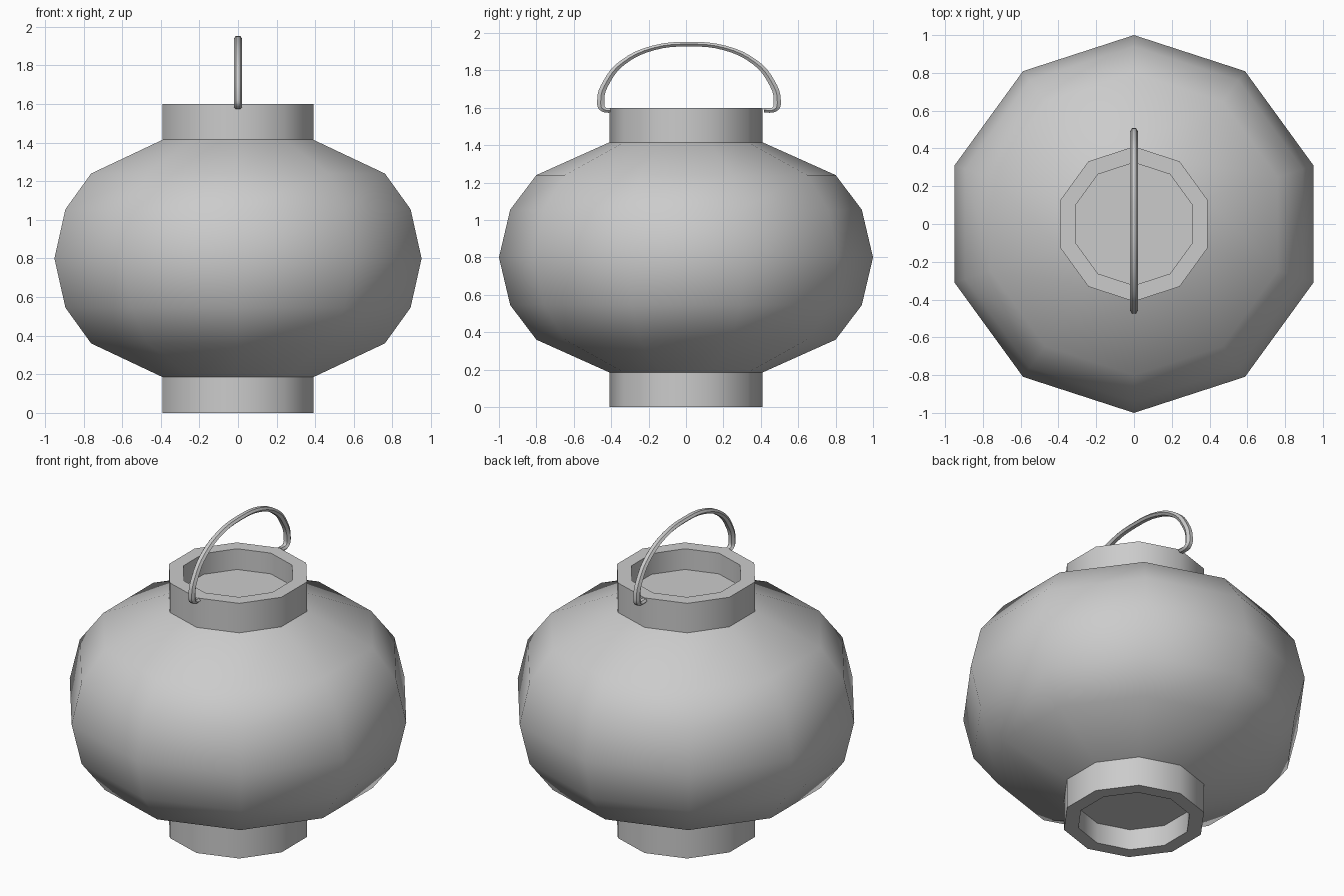
import bpy
import bmesh
import math
from mathutils import Matrix

SIDES = 10
MID = 0.8  # height of the body's widest ring

cube = bpy.data.objects.get("Cube")
if cube:
    bpy.data.objects.remove(cube, do_unlink=True)

# One plain grey for the whole lantern
grey = bpy.data.materials.new("plain_grey")
grey.use_nodes = True
colour = (0.6, 0.6, 0.6, 1)
grey.diffuse_color = colour
grey.node_tree.nodes["Principled BSDF"].inputs["Base Color"].default_value = colour


def finish(obj):
    """Give the part its material and smooth it, keeping hard corners."""
    obj.data.materials.clear()
    obj.data.materials.append(grey)
    bpy.ops.object.select_all(action="DESELECT")
    obj.select_set(True)
    bpy.context.view_layer.objects.active = obj
    bpy.ops.object.shade_smooth_by_angle(angle=math.radians(45))


def lathe(name, profile, cap_last=False):
    """Turn a (radius, height) profile around z, with a corner facing +y."""
    bm = bmesh.new()
    rings = []
    for radius, height in profile:
        ring = []
        for i in range(SIDES):
            a = math.pi / 2 + math.tau * i / SIDES
            ring.append(bm.verts.new((radius * math.cos(a), radius * math.sin(a), height)))
        rings.append(ring)
    for low, high in zip(rings, rings[1:]):
        for i in range(SIDES):
            j = (i + 1) % SIDES
            bm.faces.new((low[i], low[j], high[j], high[i]))
    if cap_last:
        bm.faces.new(rings[-1])
    mesh = bpy.data.meshes.new(name)
    bm.to_mesh(mesh)
    bm.free()
    obj = bpy.data.objects.new(name, mesh)
    bpy.context.collection.objects.link(obj)
    return obj


# Paper body: half profile mirrored about the widest ring
upper = [(1.0, 0.0), (0.94, 0.255), (0.8, 0.44), (0.41, 0.615)]
profile = [(r, MID - h) for r, h in reversed(upper[1:])] + [(r, MID + h) for r, h in upper]
finish(lathe("lantern_body", profile))

# Collars: outer wall, flat rim, inner wall and recessed floor
collar = [(0.41, 0.615), (0.41, 0.8), (0.325, 0.8), (0.325, 0.67)]
top = lathe("top_collar", [(r, MID + h) for r, h in collar], cap_last=True)
finish(top)
bottom = lathe("bottom_collar", [(r, MID + h) for r, h in collar], cap_last=True)
# Half turn about x through the body's centre
turn = Matrix.Translation((0, 0, MID)) @ Matrix.Rotation(math.pi, 4, "X") @ Matrix.Translation((0, 0, -MID))
bottom.data.transform(turn)
finish(bottom)

# Carrying handle: a hooked arch swept with a six-sided section
SQUASH = 0.65  # the loop is flattened in height
half = [(0.4, 1.587), (0.455, 1.59), (0.472, 1.635), (0.437, 1.745), (0.35, 1.845), (0.19, 1.92)]
path = [(-y, z) for y, z in half] + [(0, 1.94)] + [(y, z) for y, z in reversed(half)]
curve = bpy.data.curves.new("handle", "CURVE")
curve.dimensions = "3D"
curve.bevel_depth = 0.022
curve.bevel_resolution = 1
curve.resolution_u = 4
curve.use_fill_caps = True
spline = curve.splines.new("BEZIER")
spline.bezier_points.add(len(path) - 1)
for point, (y, z) in zip(spline.bezier_points, path):
    point.co = (0, y, z / SQUASH)
    point.handle_left_type = point.handle_right_type = "AUTO"
handle = bpy.data.objects.new("handle", curve)
bpy.context.collection.objects.link(handle)
bpy.ops.object.select_all(action="DESELECT")
handle.select_set(True)
bpy.context.view_layer.objects.active = handle
bpy.ops.object.convert(target="MESH")
handle = bpy.context.view_layer.objects.active
handle.data.transform(Matrix.Translation((0, 0.016, 0)) @ Matrix.Diagonal((1, 1, SQUASH, 1)))
finish(handle)
